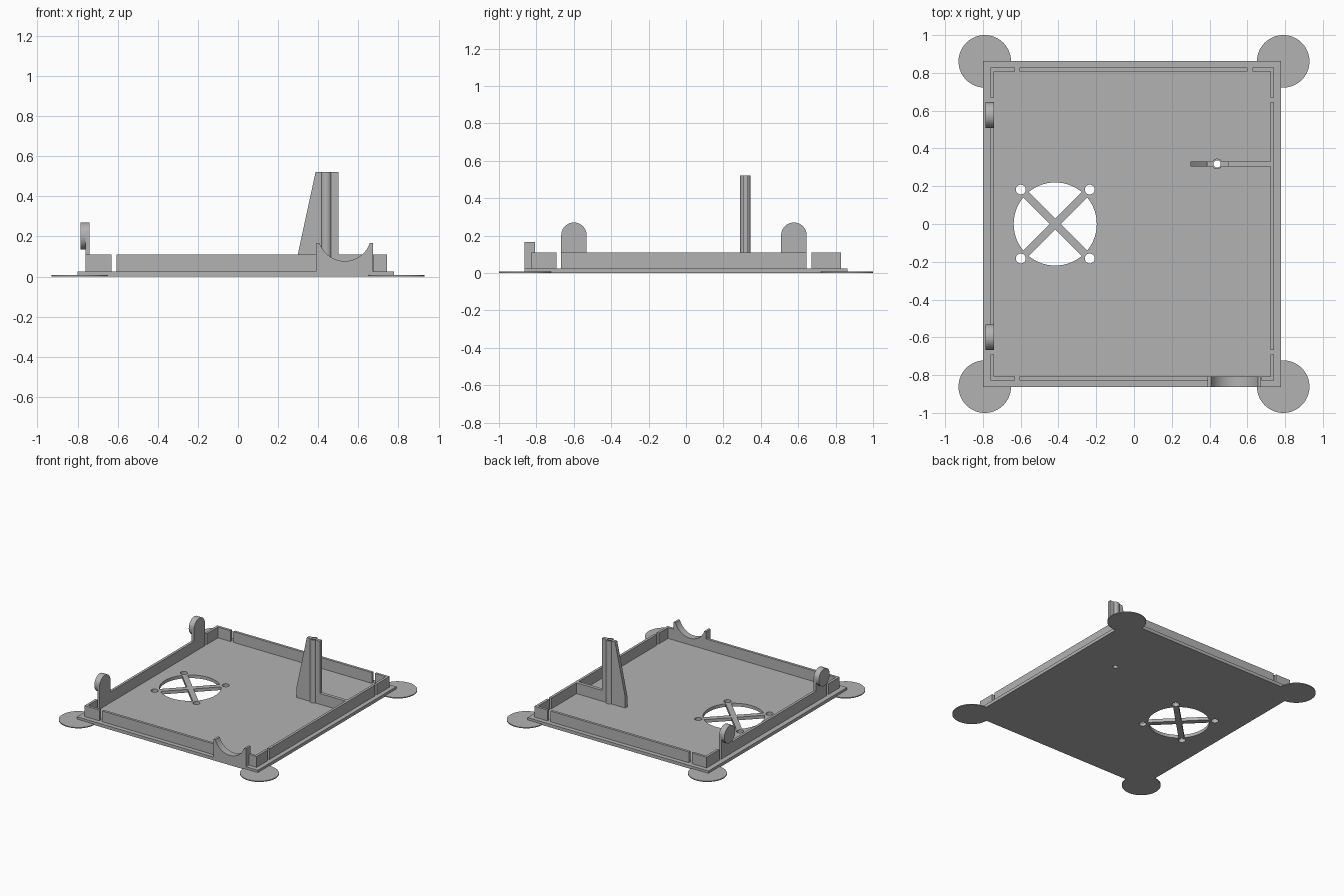
import bpy, bmesh, math
from mathutils import Matrix, Vector

if "Cube" in bpy.data.objects:
    bpy.data.objects.remove(bpy.data.objects["Cube"], do_unlink=True)

grey = bpy.data.materials.new("plain grey")
grey.use_nodes = True
grey.diffuse_color = (0.45, 0.45, 0.45, 1)
grey.node_tree.nodes["Principled BSDF"].inputs["Base Color"].default_value = grey.diffuse_color


def add(name, bm):
    bmesh.ops.recalc_face_normals(bm, faces=bm.faces)
    mesh = bpy.data.meshes.new(name)
    bm.to_mesh(mesh)
    bm.free()
    mesh.materials.append(grey)
    obj = bpy.data.objects.new(name, mesh)
    bpy.context.collection.objects.link(obj)
    return obj


def box(name, x0, x1, y0, y1, z0, z1, turn=0):
    bm = bmesh.new()
    centre = Vector(((x0 + x1) / 2, (y0 + y1) / 2, (z0 + z1) / 2))
    m = (Matrix.Translation(centre) @ Matrix.Rotation(turn, 4, 'Z')
         @ Matrix.Diagonal((x1 - x0, y1 - y0, z1 - z0, 1)))
    bmesh.ops.create_cube(bm, size=1, matrix=m)
    return add(name, bm)


def cylinder(name, centre, radius, depth, axis='Z'):
    bm = bmesh.new()
    m = Matrix.Translation(centre)
    if axis != 'Z':
        m = m @ Matrix.Rotation(math.pi / 2, 4, 'Y' if axis == 'X' else 'X')
    bmesh.ops.create_cone(bm, cap_ends=True, segments=64, radius1=radius,
                          radius2=radius, depth=depth, matrix=m)
    return add(name, bm)


def prism(name, profile, axis, start, end):
    """Extrude a profile of (x, z) or (y, z) points along the other level axis."""
    bm = bmesh.new()
    place = (lambda a, z: (start, a, z)) if axis == 'X' else (lambda a, z: (a, start, z))
    face = bm.faces.new([bm.verts.new(place(a, z)) for a, z in profile])
    ext = bmesh.ops.extrude_face_region(bm, geom=[face])
    step = Vector((end - start, 0, 0) if axis == 'X' else (0, end - start, 0))
    bmesh.ops.translate(bm, vec=step, verts=[v for v in ext["geom"] if isinstance(v, bmesh.types.BMVert)])
    return add(name, bm)


def combine(obj, others, operation='DIFFERENCE'):
    for other in others:
        mod = obj.modifiers.new("combine", 'BOOLEAN')
        mod.operation, mod.solver, mod.object = operation, 'EXACT', other
    bpy.context.view_layer.update()
    mesh = bpy.data.meshes.new_from_object(obj.evaluated_get(bpy.context.evaluated_depsgraph_get()))
    obj.modifiers.clear()
    obj.data = mesh
    for other in others:
        bpy.data.objects.remove(other, do_unlink=True)


FLOOR, RIM, TOP = 0.025, 0.11, 0.522
LEFT, RIGHT, BACK, T = -0.76, 0.742, 0.828, 0.02
FAN_X, FAN_R, SCREW = -0.417, 0.22, 0.1825
POST_X, POST_Y = 0.44, 0.318

# Base plate with the fan opening, its screw holes and the post hole
plate = box("base_plate", -0.80, 0.777, -0.863, 0.863, 0, FLOOR)
holes = [cylinder("fan_cutter", (FAN_X, 0, 0), FAN_R, 0.2),
         cylinder("post_cutter", (POST_X, POST_Y, 0), 0.019, 0.2)]
for sx in (-1, 1):
    for sy in (-1, 1):
        holes.append(cylinder("screw_cutter", (FAN_X + sx * SCREW, sy * SCREW, 0), 0.026, 0.2))
combine(plate, holes)

# Crossed bars over the fan opening
bars = [box("fan_cross", FAN_X - FAN_R, FAN_X + FAN_R, -0.0205, 0.0205, 0, FLOOR, s * math.pi / 4)
        for s in (1, -1)]
combine(bars[0], bars[1:], 'UNION')

# Thin round pads under the corners
for sx in (-1, 1):
    for sy in (-1, 1):
        cylinder("corner_pad", (sx * 0.79, sy * 0.861, 0.0035), 0.139, 0.007)

# Rim walls, split by narrow slits near the corners
for y0, spans in ((BACK - T, ((LEFT, -0.63), (-0.605, 0.602), (0.628, RIGHT))),
                  (-BACK, ((LEFT, -0.63), (-0.605, 0.39), (0.675, RIGHT)))):
    for a, b in spans:
        box("end_wall", a, b, y0, y0 + T, FLOOR, RIM)
for x0 in (LEFT, RIGHT - T):
    for a, b in ((-BACK + T, -0.692), (-0.667, 0.645), (0.67, BACK - T)):
        box("side_wall", x0, x0 + T, a, b, FLOOR, RIM)

# Cable cradle with a round notch
cradle = box("cable_cradle", 0.39, 0.673, -0.863, -0.808, FLOOR, 0.167)
combine(cradle, [cylinder("notch_cutter", (0.532, -0.83, 0.209), 0.132, 0.3, 'Y')])

# Snap tabs: a round button on a round-topped tongue
for y in (-0.599, 0.577):
    r, zc = 0.068, 0.202
    arc = [(y + r * math.cos(i * math.pi / 32), zc + r * math.sin(i * math.pi / 32)) for i in range(33)]
    tab = prism("snap_tab", [(y - r, RIM), (y + r, RIM)] + arc, 'X', LEFT, LEFT + T)
    combine(tab, [cylinder("snap_button", (-0.7645, y, zc), r, 0.043, 'X')], 'UNION')

# Hollow post with a tapered fin and a low rib to the side wall
fin = prism("post_fin", [(0.298, FLOOR), (0.50, FLOOR), (0.50, TOP), (0.387, TOP), (0.298, RIM)],
            'Y', POST_Y - 0.0135, POST_Y + 0.0135)
combine(fin, [cylinder("post_tube", (POST_X, POST_Y, (FLOOR + TOP) / 2), 0.028, TOP - FLOOR)], 'UNION')
combine(fin, [cylinder("bore_cutter", (POST_X, POST_Y, 0.3), 0.019, 1)])
box("post_rib", 0.50, RIGHT - T, POST_Y - 0.0135, POST_Y + 0.0135, FLOOR, RIM)

# Smooth the round sides and keep the edges sharp
for obj in bpy.context.collection.objects:
    if obj.type == 'MESH' and obj.data.materials and obj.data.materials[0] == grey:
        bpy.ops.object.select_all(action='DESELECT')
        obj.select_set(True)
        bpy.context.view_layer.objects.active = obj
        bpy.ops.object.shade_smooth_by_angle(angle=math.radians(30))
